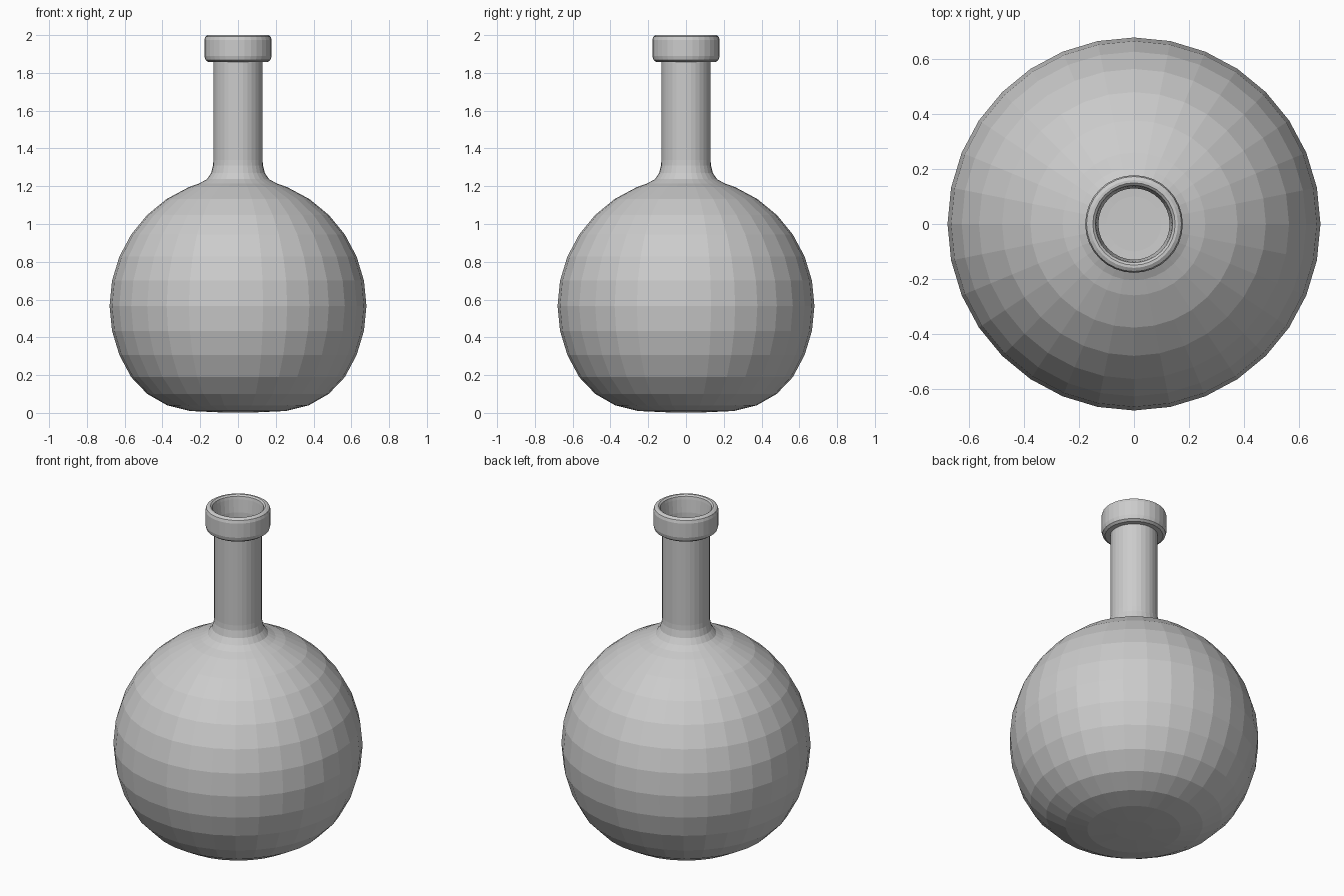
import bpy, bmesh
from math import sin, cos, radians, tau

if "Cube" in bpy.data.objects:
    bpy.data.objects.remove(bpy.data.objects["Cube"])

SIDES = 32


def lathe(name, profile, closed=False):
    """Revolve an (r, z) profile around z with flat faces."""
    bm = bmesh.new()
    rings = []
    for r, z in profile:
        if r == 0:
            rings.append([bm.verts.new((0, 0, z))] * SIDES)
        else:
            rings.append([bm.verts.new((r * cos(tau * i / SIDES), r * sin(tau * i / SIDES), z))
                          for i in range(SIDES)])
    pairs = list(zip(rings, rings[1:]))
    if closed:
        pairs.append((rings[-1], rings[0]))
    for a, b in pairs:
        for i in range(SIDES):
            j = (i + 1) % SIDES
            # dict keeps order and drops the doubled pole vertex
            bm.faces.new(list(dict.fromkeys((a[i], a[j], b[j], b[i]))))
    bmesh.ops.recalc_face_normals(bm, faces=bm.faces)
    mesh = bpy.data.meshes.new(name)
    bm.to_mesh(mesh)
    bm.free()
    obj = bpy.data.objects.new(name, mesh)
    bpy.context.collection.objects.link(obj)
    return obj


# Round belly with a flattened base, flowing into a straight open neck
R, CZ = 0.68, 0.567
base = [(0, 0.003), (0.1, 0.003), (0.255, 0.01), (0.375, 0.04), (0.48, 0.1)]
belly = [(R * cos(radians(a * 11.25)), CZ + R * sin(radians(a * 11.25))) for a in range(-3, 7)]
neck = [(0.205, 1.215), (0.165, 1.237), (0.142, 1.27), (0.132, 1.31), (0.13, 1.34), (0.13, 1.865)]
lathe("flask_body", base + belly + neck)

# Rounded collar around the mouth
lip = [(0.13, 1.858), (0.158, 1.858), (0.172, 1.868), (0.178, 1.89), (0.178, 1.975),
       (0.173, 1.992), (0.16, 2.0), (0.15, 2.0), (0.141, 1.992), (0.138, 1.975), (0.13, 1.9)]
lathe("mouth_lip", lip, closed=True)
